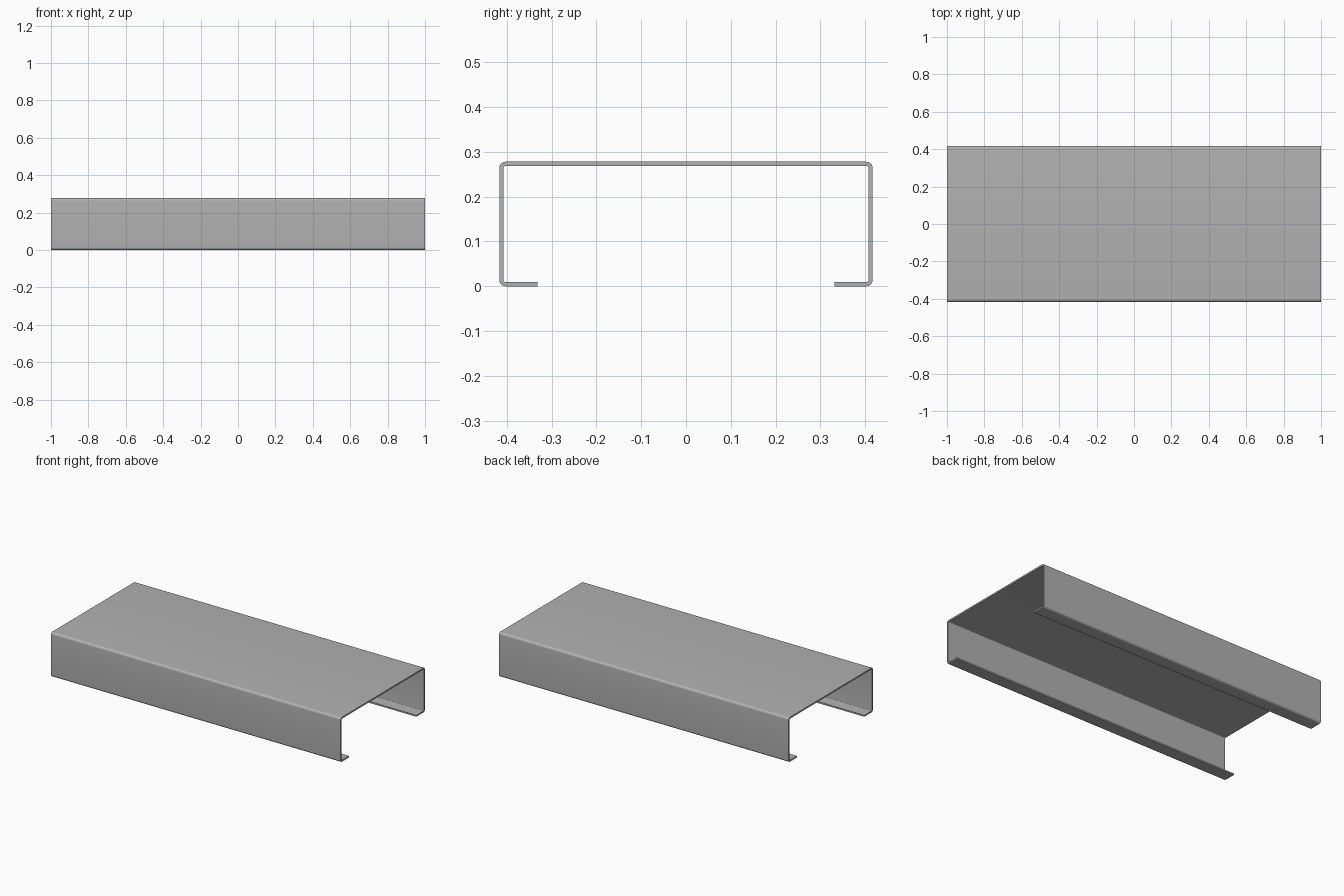
import bpy
import bmesh
from math import cos, sin, pi, radians

cube = bpy.data.objects.get("Cube")
if cube:
    bpy.data.objects.remove(cube, do_unlink=True)

LENGTH, HALF_WIDTH, HEIGHT = 2.0, 0.4165, 0.278
LIP_END = 0.332
THICK = 0.0093
BEND = 0.014      # outer bend radius
STEPS = 8

steel = bpy.data.materials.new("grey steel")
steel.use_nodes = True
grey = (0.445, 0.445, 0.445, 1)
steel.diffuse_color = grey
steel.node_tree.nodes["Principled BSDF"].inputs["Base Color"].default_value = grey


def bend(cy, cz, start):
    """Outer and inner points of a quarter bend, turning clockwise."""
    pairs = []
    for i in range(STEPS + 1):
        a = start - pi / 2 * i / STEPS
        pairs.append([(cy + r * cos(a), cz + r * sin(a)) for r in (BEND, BEND - THICK)])
    return pairs


# Half of the folded section, from the back lip's bend up to the top bend
cy = HALF_WIDTH - BEND
half = bend(cy, HEIGHT - BEND, pi / 2) + bend(cy, BEND, 0)
half.append([(LIP_END, 0), (LIP_END, THICK)])
mirrored = [[(-y, z) for y, z in pair] for pair in reversed(half)]
section = mirrored + half

# Sweep the section along x as a solid sheet
bm = bmesh.new()
rings = []
for pair in section:
    (oy, oz), (iy, iz) = pair
    rings.append([bm.verts.new(p) for p in (
        (-LENGTH / 2, oy, oz), (LENGTH / 2, oy, oz),
        (LENGTH / 2, iy, iz), (-LENGTH / 2, iy, iz))])
for a, b in zip(rings, rings[1:]):
    for k in range(4):
        n = (k + 1) % 4
        bm.faces.new((a[k], a[n], b[n], b[k]))
bm.faces.new(rings[0])
bm.faces.new(rings[-1])
bmesh.ops.recalc_face_normals(bm, faces=bm.faces)

mesh = bpy.data.meshes.new("lipped_channel")
bm.to_mesh(mesh)
bm.free()
mesh.materials.append(steel)
channel = bpy.data.objects.new("lipped_channel", mesh)
bpy.context.collection.objects.link(channel)

# Smooth bends, sharp sheet edges
bpy.ops.object.select_all(action="DESELECT")
channel.select_set(True)
bpy.context.view_layer.objects.active = channel
bpy.ops.object.shade_smooth_by_angle(angle=radians(30))
